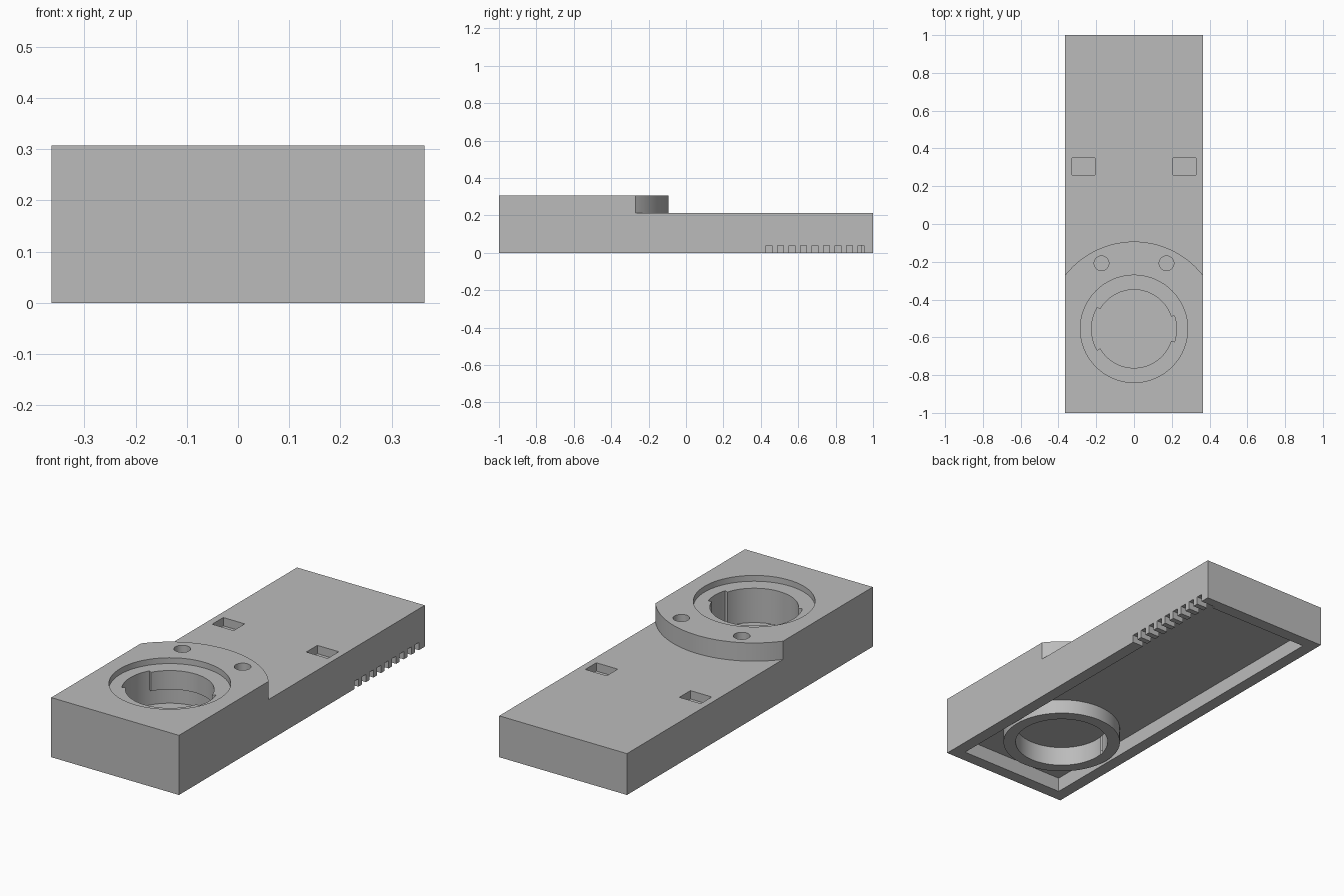
import bpy, bmesh
from math import cos, sin, radians

cube = bpy.data.objects.get("Cube")
if cube:
    bpy.data.objects.remove(cube)

W, L = 0.364, 1.0          # half width, half length
LOW, HIGH = 0.213, 0.307   # deck and raised heights
CY = -0.555                # socket centre

grey = bpy.data.materials.new("plain grey")
grey.use_nodes = True
colour = (0.5, 0.5, 0.5, 1)
grey.diffuse_color = colour
grey.node_tree.nodes["Principled BSDF"].inputs["Base Color"].default_value = colour


def prism(name, outline, z0, z1):
    """Extrude a flat outline from z0 to z1."""
    bm = bmesh.new()
    face = bm.faces.new([bm.verts.new((x, y, z0)) for x, y in outline])
    top = bmesh.ops.extrude_face_region(bm, geom=[face])["geom"]
    bmesh.ops.translate(bm, vec=(0, 0, z1 - z0),
                        verts=[v for v in top if isinstance(v, bmesh.types.BMVert)])
    bmesh.ops.recalc_face_normals(bm, faces=bm.faces)
    mesh = bpy.data.meshes.new(name)
    bm.to_mesh(mesh)
    bm.free()
    mesh.materials.append(grey)
    ob = bpy.data.objects.new(name, mesh)
    bpy.context.collection.objects.link(ob)
    return ob


def rect(x0, x1, y0, y1):
    return [(x0, y0), (x1, y0), (x1, y1), (x0, y1)]


def arc(r, a0, a1, x=0, y=CY, step=3):
    return [(x + r * cos(radians(a)), y + r * sin(radians(a)))
            for a in range(a0, a1 + 1, step)]


def circle(r, x=0, y=CY, step=3):
    return arc(r, 0, 360 - step, x, y, step)


def cut(target, cutter):
    """Subtract the cutter, then discard it."""
    cutter.hide_render = True
    mod = target.modifiers.new("cut", "BOOLEAN")
    mod.operation, mod.solver, mod.object = "DIFFERENCE", "EXACT", cutter
    bpy.context.view_layer.objects.active = target
    bpy.ops.object.modifier_apply(modifier=mod.name)
    bpy.data.objects.remove(cutter)


body = prism("mount_body", rect(-W, W, -L, L), 0, HIGH)

# Lower rear deck behind the curved shoulder
shoulder = arc(0.462, 30, 150)
cut(body, prism("deck_cutter", shoulder + [(-0.5, -0.324), (-0.5, 1.1), (0.5, 1.1), (0.5, -0.324)],
                LOW, 0.4))

# Shallow underside recess that leaves the socket ring standing
recess = prism("recess_cutter", rect(-0.301, 0.301, -0.937, 0.937), -0.1, 0.075)
cut(recess, prism("ring_cutter", circle(0.287), -0.2, 0.2))
cut(body, recess)

# Socket: counterbore, slotted lip and wider lower bore
R, S = 0.207, 0.225
lip = arc(S, -18, 18) + arc(R, 18, 150) + arc(S, 150, 210) + arc(R, 210, 342)
back = arc(S + 0.001, -18, 210) + arc(R, 210, 342)
cut(body, prism("counterbore_cutter", circle(0.284), 0.277, 0.4))
cut(body, prism("lip_cutter", lip, -0.1, 0.35))
cut(body, prism("back_bore_cutter", back, -0.1, 0.18))
cut(body, prism("lower_bore_cutter", circle(S + 0.002), -0.1, 0.1))

# Mirrored pin holes and rectangular pockets
for side in (-1, 1):
    cut(body, prism("pin_cutter", circle(0.039, side * 0.172, -0.208, 10), 0.2, 0.4))
    cut(body, prism("pocket_cutter", rect(side * 0.268 - 0.061, side * 0.268 + 0.061, 0.26, 0.35),
                    0.17, 0.4))

# Row of vent notches under the left wall
for i in range(9):
    y = 0.427 + i * 0.0615
    cut(body, prism("notch_cutter", rect(0.28, 0.4, y, y + 0.033), -0.1, 0.04))

bpy.ops.object.select_all(action="DESELECT")
body.select_set(True)
bpy.context.view_layer.objects.active = body
bpy.ops.object.shade_smooth_by_angle(angle=radians(30))
